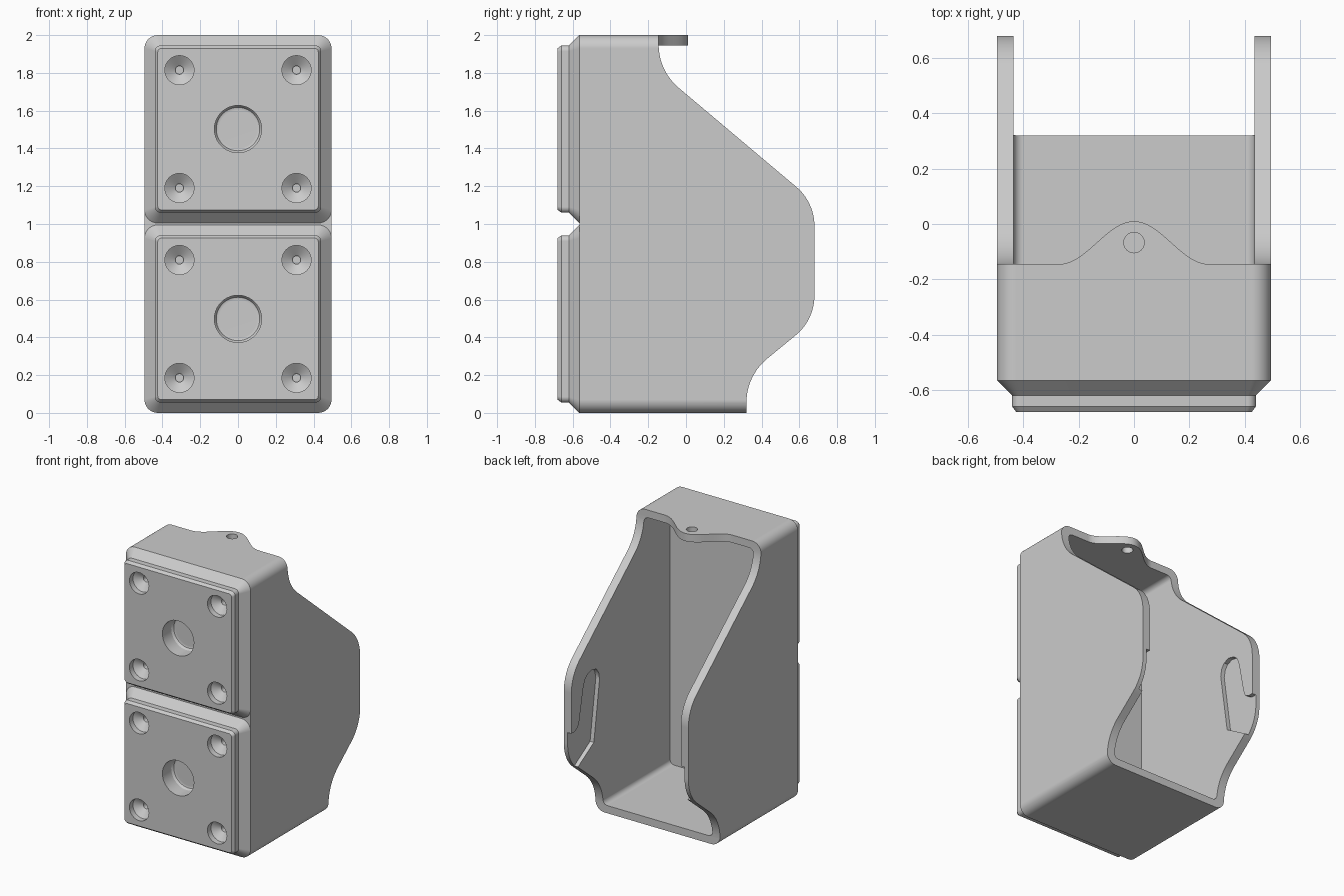
import bpy, bmesh, math
from mathutils import Vector

if "Cube" in bpy.data.objects:
    bpy.data.objects.remove(bpy.data.objects["Cube"])

grey = bpy.data.materials.new("light_grey")
grey.diffuse_color = (0.6, 0.6, 0.6, 1)
grey.use_nodes = True
grey.node_tree.nodes["Principled BSDF"].inputs["Base Color"].default_value = grey.diffuse_color


def loft(name, rings):
    """Closed solid through a list of equal-length point rings."""
    bm = bmesh.new()
    vs = [[bm.verts.new(p) for p in ring] for ring in rings]
    n = len(vs[0])
    for a, b in zip(vs, vs[1:]):
        for i in range(n):
            j = (i + 1) % n
            bm.faces.new((a[i], a[j], b[j], b[i]))
    bm.faces.new(vs[0][::-1])
    bm.faces.new(vs[-1])
    bmesh.ops.recalc_face_normals(bm, faces=bm.faces)
    me = bpy.data.meshes.new(name)
    bm.to_mesh(me)
    bm.free()
    me.materials.append(grey)
    ob = bpy.data.objects.new(name, me)
    bpy.context.collection.objects.link(ob)
    return ob


def arc(cx, cy, r, a0, a1, n=10):
    return [(cx + r * math.cos(math.radians(a0 + (a1 - a0) * i / n)),
             cy + r * math.sin(math.radians(a0 + (a1 - a0) * i / n)))
            for i in range(n + 1)]


def rounded(y, hw, z0, z1, r):
    """Rounded rectangle in the xz plane at depth y."""
    pts = []
    for cx, cz, a in ((hw - r, z1 - r, 0), (r - hw, z1 - r, 90),
                      (r - hw, z0 + r, 180), (hw - r, z0 + r, 270)):
        pts += arc(cx, cz, r, a, a + 90, 8)
    return [Vector((x, y, z)) for x, z in pts]


def prism_x(name, pts, x0, x1):
    return loft(name, [[Vector((x, y, z)) for y, z in pts] for x in (x0, x1)])


def turned_y(name, x, z, steps, n=40):
    """Round solid along y from (y, radius) steps."""
    return loft(name, [[Vector((px, y, pz)) for px, pz in arc(x, z, r, 0, 360, n)[:-1]]
                       for y, r in steps])


def combine(target, tool, op):
    m = target.modifiers.new(op, 'BOOLEAN')
    m.operation, m.solver, m.object = op, 'EXACT', tool
    bpy.context.view_layer.objects.active = target
    bpy.ops.object.modifier_apply(modifier=m.name)
    bpy.data.objects.remove(tool, do_unlink=True)


# Outer shell, trimmed to the curved side profile
body = loft("holder_body", [rounded(y, 0.495, 0, 2, 0.07) for y in (-0.565, 0.8)])
side = [(-0.9, -0.1), (0.32, -0.1)]
side += arc(0.62, 0.055, 0.30, 180, 129)
side += arc(0.41, 0.62, 0.27, -51, 0)
side += arc(0.41, 0.99, 0.27, 0, 51)
side += arc(0.155, 1.95, 0.30, 231, 180)
side += [(-0.145, 2.1), (-0.9, 2.1)]
combine(body, prism_x("side_profile", side, -0.7, 0.7), 'INTERSECT')

# Hollow inside, open at the back
combine(body, loft("cavity", [rounded(y, 0.435, 0.055, 1.945, 0.035)
                              for y in (-0.44, 1.0)]), 'DIFFERENCE')

# Bell-shaped tab on the top wall with a small hole
bell = [(0.27 - 0.54 * i / 32) for i in range(33)]
outline = [(x, -0.145 + 0.0775 * (1 + math.cos(math.pi * x / 0.27))) for x in bell]
outline += [(-0.27, -0.25), (0.27, -0.25)]
combine(body, loft("top_tab", [[Vector((x, y, z)) for x, y in outline]
                               for z in (1.945, 2.0)]), 'UNION')
combine(body, loft("tab_hole", [[Vector((x, y, z)) for x, y in arc(0, -0.067, 0.037, 0, 360, 32)[:-1]]
                                for z in (1.85, 2.1)]), 'DIFFERENCE')

# Hooked slots recessed into both inner walls
slot = [(0.75, 0.345), (0.425, 0.54), (0.36, 0.97), (0.37, 1.02), (0.395, 1.055),
        (0.44, 1.07), (0.49, 1.06), (0.525, 1.03), (0.545, 0.98), (0.59, 0.76),
        (0.605, 0.72), (0.64, 0.70), (0.75, 0.70)]
for s in (-1, 1):
    combine(body, prism_x("hook_slot", slot, s * 0.40, s * 0.465), 'DIFFERENCE')

# Two stepped front plates with a centre hole and four countersunk holes
for label, zc in (("lower", 0.4975), ("upper", 1.5025)):
    steps = ((-0.565, 0, 0.07), (-0.62, 0.055, 0.03),
             (-0.66, 0.055, 0.03), (-0.68, 0.07, 0.02))
    plate = loft(label + "_front_plate",
                 [rounded(y, 0.495 - d, zc - 0.4975 + d, zc + 0.4975 - d, r)
                  for y, d, r in steps])
    combine(body, plate, 'UNION')
    combine(body, turned_y("centre_hole", 0, zc, [(-0.75, 0.125), (-0.58, 0.125),
                                                  (-0.565, 0.115), (-0.56, 0.10)]), 'DIFFERENCE')
    for x in (-0.31, 0.31):
        for dz in (-0.312, 0.312):
            combine(body, turned_y("screw_hole", x, zc + dz,
                                   [(-0.75, 0.077), (-0.64, 0.077), (-0.60, 0.022),
                                    (-0.57, 0.022)], 32), 'DIFFERENCE')

# Smooth rounded corners, keep hard edges
bpy.ops.object.select_all(action='DESELECT')
body.select_set(True)
bpy.context.view_layer.objects.active = body
bpy.ops.object.shade_smooth_by_angle(angle=math.radians(25))
wn = body.modifiers.new("weighted_normals", 'WEIGHTED_NORMAL')
wn.keep_sharp = True
